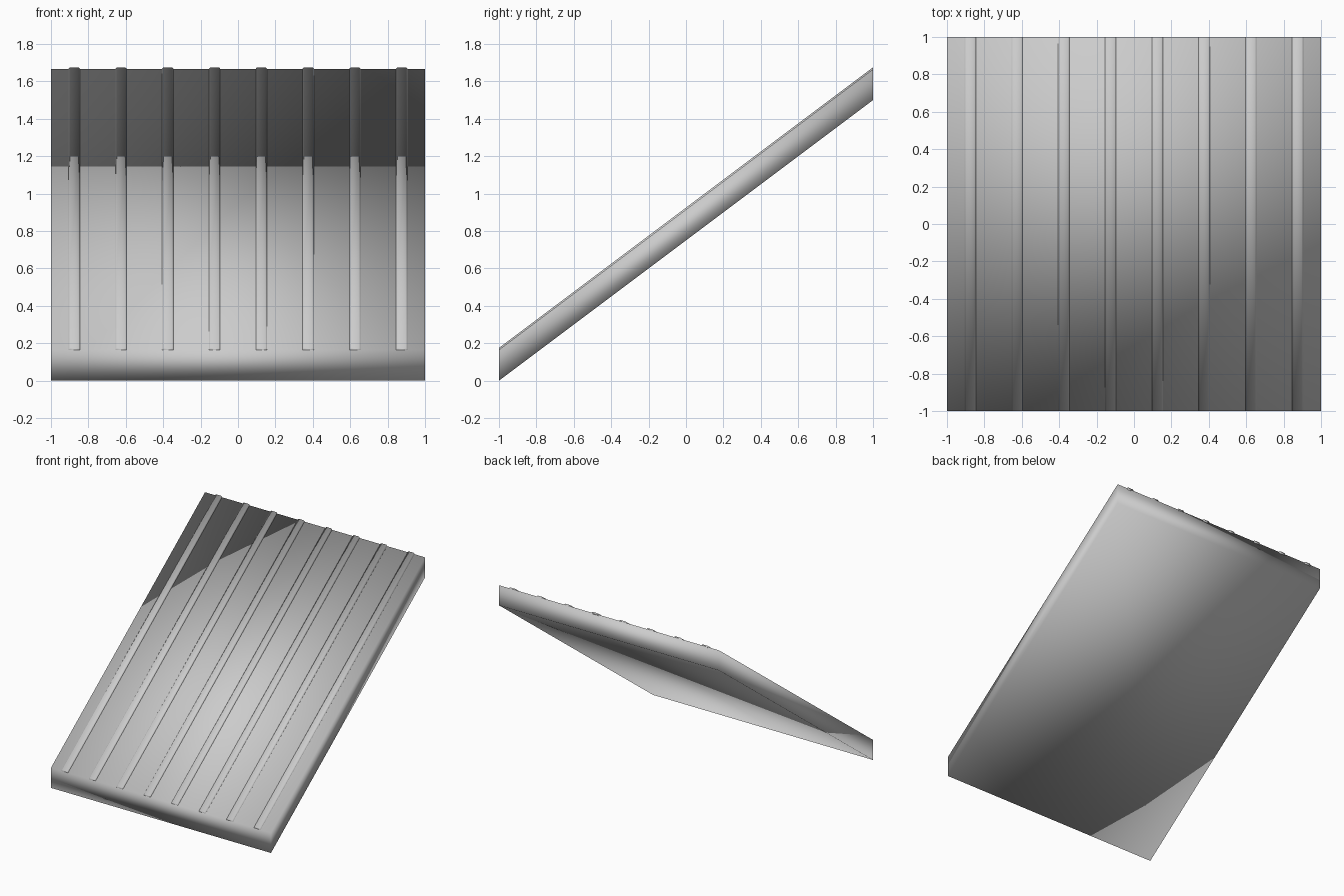
import bpy

if "Cube" in bpy.data.objects:
    bpy.data.objects.remove(bpy.data.objects["Cube"])

RISE = 1.5   # height gained from front to back


def extrude_slope(name, section):
    """Sweep an x/z outline up the slope from y=-1 to y=1, ends vertical."""
    n = len(section)
    verts = [(x, -1, z) for x, z in section] + [(x, 1, z + RISE) for x, z in section]
    faces = [(i, (i + 1) % n, n + (i + 1) % n, n + i) for i in range(n)]
    faces += [tuple(reversed(range(n))), tuple(range(n, 2 * n))]
    faces[-2] = tuple(range(n))
    faces[-1] = tuple(reversed(range(n, 2 * n)))
    faces = [f[::-1] if k < n else f for k, f in enumerate(faces)]
    faces[:n] = [f[::-1] for f in faces[:n]]
    mesh = bpy.data.meshes.new(name)
    mesh.from_pydata(verts, [], faces)
    import bmesh
    bm = bmesh.new()
    bm.from_mesh(mesh)
    bmesh.ops.recalc_face_normals(bm, faces=bm.faces)
    bm.to_mesh(mesh)
    bm.free()
    mesh.shade_smooth()
    obj = bpy.data.objects.new(name, mesh)
    bpy.context.collection.objects.link(obj)
    return obj


# Sloping roof slab, softly shaded across its corners
extrude_slope("roof_slab", [(-1, 0), (1, 0), (1, 0.165), (-1, 0.165)])

# Eight raised seams with bevelled shoulders
for i in range(8):
    x = -0.875 + 0.25 * i
    extrude_slope(f"roof_seam_{i + 1}", [
        (x - 0.03, 0.155), (x + 0.03, 0.155), (x + 0.03, 0.169),
        (x + 0.022, 0.175), (x - 0.022, 0.175), (x - 0.03, 0.169)])
